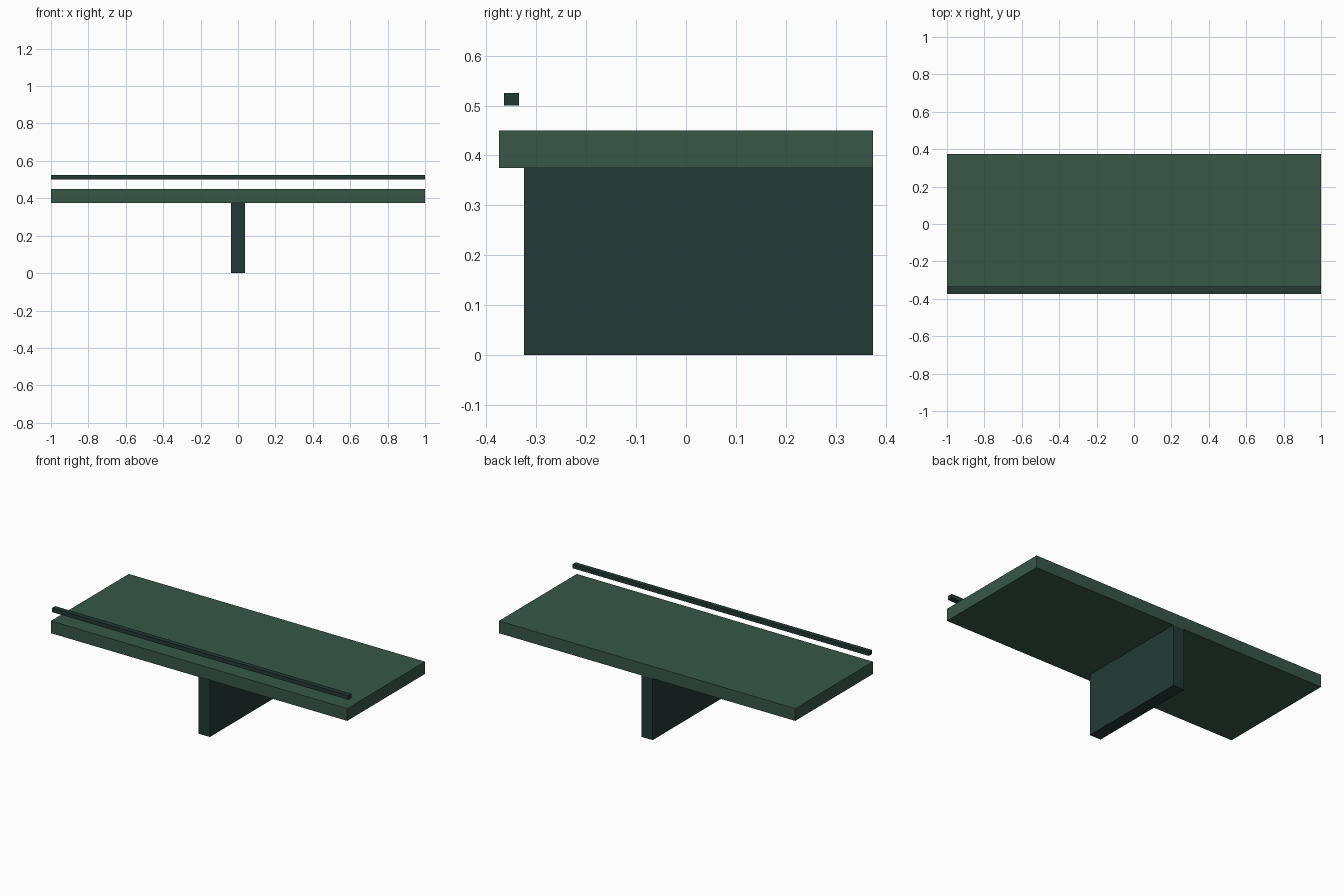
import bpy

if "Cube" in bpy.data.objects:
    bpy.data.objects.remove(bpy.data.objects["Cube"])


def material(name, rgb):
    m = bpy.data.materials.new(name)
    m.diffuse_color = (*rgb, 1)
    m.use_nodes = True
    m.node_tree.nodes["Principled BSDF"].inputs["Base Color"].default_value = m.diffuse_color
    return m


def box(name, lo, hi, mat):
    """Axis-aligned box between two corners."""
    bpy.ops.mesh.primitive_cube_add(size=1, location=[(a + b) / 2 for a, b in zip(lo, hi)])
    ob = bpy.context.object
    ob.name = name
    ob.scale = [b - a for a, b in zip(lo, hi)]
    bpy.ops.object.transform_apply(location=False, rotation=False, scale=True)
    ob.data.materials.append(mat)
    return ob


green = material("green", (0.038, 0.095, 0.065))
dark_green = material("dark green", (0.016, 0.042, 0.036))

# Slab, central support wall and floating front rail
box("slab", (-1, -0.375, 0.375), (1, 0.375, 0.45), green)
box("support_wall", (-0.0375, -0.325, 0), (0.0375, 0.375, 0.375), dark_green)
box("front_rail", (-1, -0.365, 0.5), (1, -0.335, 0.525), dark_green)
